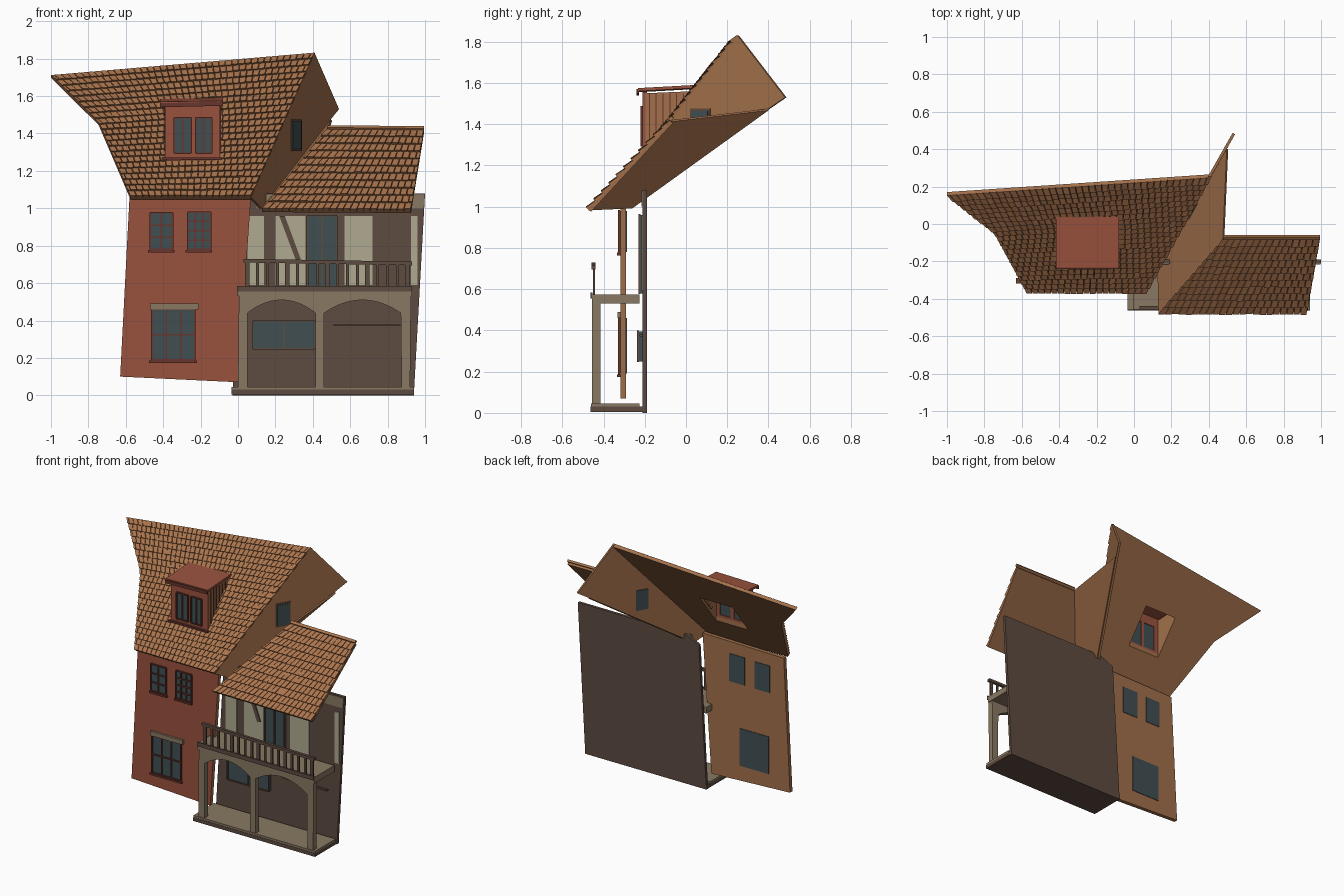
import bpy, bmesh, random
from mathutils import Vector as V

random.seed(4)
cube = bpy.data.objects.get("Cube")
if cube:
    bpy.data.objects.remove(cube, do_unlink=True)


def material(name, r, g, b):
    m = bpy.data.materials.new(name)
    m.use_nodes = True
    m.diffuse_color = (r, g, b, 1)
    m.node_tree.nodes["Principled BSDF"].inputs["Base Color"].default_value = (r, g, b, 1)
    return m


TAN = material("tan wood", .36, .16, .07)
TILE = material("clay tile", .4, .175, .075)
RED = material("red brick", .32, .085, .048)
TRIM = material("dark red trim", .14, .036, .026)
BROWN = material("dark timber", .11, .07, .052)
STONE = material("grey stone", .25, .19, .125)
PLASTER = material("pale plaster", .43, .4, .28)
GLASS = material("dark glass", .052, .078, .085)
GAP = material("roof underlay", .09, .045, .02)


def finish(bm, name, mats, rule=None):
    bmesh.ops.recalc_face_normals(bm, faces=bm.faces)
    bm.normal_update()
    if rule:
        for f in bm.faces:
            f.material_index = int(rule(f.normal))
    me = bpy.data.meshes.new(name)
    bm.to_mesh(me)
    bm.free()
    for m in mats:
        me.materials.append(m)
    ob = bpy.data.objects.new(name, me)
    bpy.context.collection.objects.link(ob)
    return ob


def prism(name, pts, offset, *mats, rule=None):
    """Flat outline pushed along an offset."""
    bm = bmesh.new()
    a = [bm.verts.new(p) for p in pts]
    b = [bm.verts.new(V(p) + V(offset)) for p in pts]
    bm.faces.new(a)
    bm.faces.new(b[::-1])
    for i in range(len(a)):
        j = (i + 1) % len(a)
        bm.faces.new((a[i], b[i], b[j], a[j]))
    return finish(bm, name, mats, rule)


def slab(name, xz, y0, y1, *mats, rule=None):
    """Outline in the front plane with depth in y."""
    return prism(name, [(x, y0, z) for x, z in xz], (0, y1 - y0, 0), *mats, rule=rule)


def box(name, x0, x1, y0, y1, z0, z1, mat):
    return slab(name, [(x0, z0), (x1, z0), (x1, z1), (x0, z1)], y0, y1, mat)


def window(name, x0, x1, z0, z1, front, back, cols, rows, trim):
    """Glass seen from both sides with frame and glazing bars in front."""
    box(name + "_glass", x0, x1, front, back, z0, z1, GLASS)
    w, y = .008, front - .008
    for i in range(cols + 1):
        x = x0 + (x1 - x0) * i / cols
        box(name + "_upright", x - w / 2, x + w / 2, y, front + .002, z0, z1, trim)
    for i in range(rows + 1):
        z = z0 + (z1 - z0) * i / rows
        box(name + "_bar", x0, x1, y, front + .002, z - w / 2, z + w / 2, trim)


def along(path, t):
    """Point on a rising path at a fraction of its height."""
    z = path[0].z + (path[-1].z - path[0].z) * t
    for a, b in zip(path, path[1:]):
        if z <= b.z + 1e-6 or b is path[-1]:
            return a.lerp(b, (z - a.z) / (b.z - a.z))


def tiles(name, left, right, rows, pitch, skip=None):
    """Overlapping staggered tiles between two rising edges."""
    n = (right[0] - left[0]).cross(left[-1] - left[0]).normalized()
    bm = bmesh.new()
    for r in range(rows):
        t0, t1 = r / rows, min(1, (r + 1.15) / rows)
        row = [along(left, t0), along(right, t0), along(left, t1), along(right, t1)]
        count = round((row[1] - row[0]).length / pitch)
        for c in range(count + 1):
            u0 = max(0, (c - (r % 2) * .5) / count)
            u1 = min(1, (c + .9 - (r % 2) * .5) / count)
            if u1 - u0 < .2 / count:
                continue
            lift = .014 + random.uniform(0, .005)
            low = [row[0].lerp(row[1], u) for u in (u0, u1)]
            top = [row[2].lerp(row[3], u) for u in (u1, u0)]
            if skip and skip((low[0] + top[0]) / 2):
                continue
            base = [p - n * .001 for p in low + top]
            up = [p + n * lift for p in low] + [p + n * .004 for p in top]
            a, b = [bm.verts.new(p) for p in base], [bm.verts.new(p) for p in up]
            bm.faces.new(a[::-1])
            bm.faces.new(b)
            for i in range(4):
                j = (i + 1) % 4
                bm.faces.new((a[i], a[j], b[j], b[i]))
    return finish(bm, name, [TILE])


# Brick house front
slab("brick_wall", [(-.63, .1), (0, .07), (.07, 1.07), (-.58, 1.06)], -.318, -.29,
     TAN, RED, rule=lambda n: n.y < -.5)
window("upper_window_right", -.47, -.35, .78, .975, -.322, -.286, 2, 3, TRIM)
window("upper_window_left", -.27, -.145, .78, .98, -.322, -.286, 3, 4, TRIM)
window("lower_window", -.46, -.23, .19, .46, -.322, -.286, 3, 2, TRIM)
box("lower_lintel", -.47, -.21, -.333, -.31, .46, .49, STONE)
for x0, x1, z in ((-.48, -.34, .772), (-.28, -.14, .772), (-.475, -.22, .182)):
    box("window_sill", x0, x1, -.335, -.31, z - .008, z + .005, TRIM)

# Timber wing wall
slab("timber_wall", [(-.03, 0), (.94, 0), (1, 1.08), (.14, 1.08), (.03, 1.03)], -.21, -.19, BROWN)
slab("wall_top_beam", [(.1, 1), (.992, 1), (.997, 1.075), (.1, 1.075)], -.217, -.209, STONE)
for x0, x1 in ((.05, .14), (.2, .36), (.57, .72), (.925, .96)):
    box("plaster_panel", x0, x1, -.217, -.209, .59, .96, PLASTER)
slab("timber_brace", [(.31, .72), (.335, .73), (.25, .96), (.22, .96)], -.224, -.216, BROWN)
window("balcony_door", .37, .53, .58, .96, -.222, -.208, 2, 1, BROWN)
window("ground_window", .08, .41, .25, .395, -.23, -.209, 2, 1, BROWN)
box("wall_rail", .51, .87, -.225, -.209, .37, .38, BROWN)

# Arcade and balcony
box("terrace_floor", -.035, .94, -.46, -.225, .03, .045, STONE)
box("terrace_edge", -.035, .94, -.462, -.19, .005, .031, BROWN)
outline = [(0, .04), (.005, .54), (.925, .54), (.92, .04), (.875, .04)]
for x1, x0 in ((.87, .46), (.415, .05)):
    for i in range(11):
        s = i / 5 - 1
        outline.append((x1 + (x0 - x1) * i / 10, .51 - .07 * s * s))
    outline += [(x0, .04), (x0 - (.045 if x0 > .1 else .02), .04)]
outline.pop()
slab("arcade", outline, -.455, -.415, STONE)
box("balcony_floor", -.005, .93, -.455, -.225, .53, .575, STONE)
box("balcony_edge", -.005, .93, -.463, -.454, .555, .585, BROWN)
slab("hand_rail", [(.03, .71), (.93, .695), (.93, .715), (.03, .73)], -.458, -.438, BROWN)
for i in range(17):
    x = .05 + i * .0535
    w = .012 if i % 4 == 0 else .008
    box("baluster", x - w, x + w, -.452, -.442, .575, .712, BROWN)


# Main roof slope with an opening for the dormer
def roof_point(x, y):
    return V((x, y, 1.06 + 1.262 * (y + .36)))


def gable_point(y, z):
    return V((.07 + .56 * (y + .36), y, z))


eave_r, mid_r, ridge_r = roof_point(-.575, -.36), roof_point(-.745, -.045), roof_point(-1, .155)
eave_l, ridge_l = roof_point(.07, -.36), roof_point(.41, .25)
n = V((0, -.784, .621))
main = prism("main_roof", [eave_r, eave_l, ridge_l, ridge_r, mid_r], n * -.02, TAN, GAP,
             rule=lambda f: f.dot(n) > .9)
cutter = box("roof_cutter", -.37, -.11, -.185, .0, 1, 1.9, TAN)
cutter.hide_render = True
cut = main.modifiers.new("dormer_opening", "BOOLEAN")
cut.operation = "DIFFERENCE"
cut.object = cutter
bpy.context.view_layer.objects.active = main
bpy.ops.object.modifier_apply(modifier=cut.name)
bpy.data.objects.remove(cutter, do_unlink=True)
tiles("main_tiles", [eave_r, mid_r, ridge_r], [eave_l, ridge_l], 22, .034,
      lambda p: -.39 < p.x < -.1 and -.2 < p.y < .02)

# Gable wall and its window
g = V((.873, -.489, 0))
low, tip, foot = gable_point(.4, 1.475), gable_point(.48, 1.53), gable_point(-.26, 1)
prism("gable_wall", [eave_l, ridge_l, tip, low, foot], g * -.015, TAN)
d, up, mid = V((.489, .873, 0)), V((0, 0, 1)), gable_point(.07, 1.39)
for name, w, h, out, back, m in (("gable_frame", .055, .085, .004, .01, BROWN),
                                 ("gable_glass", .045, .073, .008, .028, GLASS)):
    prism(name, [mid + g * out + d * a * w + up * b * h
                 for a, b in ((-1, -1), (1, -1), (1, 1), (-1, 1))], g * -back, m)

# Balcony roof and the slope joining it to the gable
front_l, front_r = V((.13, -.472, .99)), V((.925, -.472, .985))
back_l, back_r = V((.475, -.075, 1.42)), V((.995, -.075, 1.415))
n2 = (front_r - front_l).cross(back_l - front_l).normalized()
prism("balcony_roof", [front_l, front_r, back_r, back_l], n2 * -.015, TAN, GAP,
      rule=lambda f: f.dot(n2) > .9)
tiles("balcony_tiles", [front_l, back_l], [front_r, back_r], 11, .036)
prism("balcony_ridge_cap", [back_l, back_r, back_r + V((0, .015, .012)), back_l + V((0, .015, .012))],
      (0, -.01, .012), TILE)
prism("valley_slope", [front_l, back_l, low, foot], (.008, 0, -.008), TAN)

# Dormer
for x in (-.39, -.11):
    prism("dormer_side", [(x, -.2, 1.25), (x, -.2, 1.55), (x, .035, 1.56)], (.015, 0, 0), TAN)
    for i in range(6):
        y = -.18 + i * .033
        out = x - .004 if x < -.3 else x + .014
        box("dormer_board", out, out + .005, y, y + .005, roof_point(0, y).z, 1.55, TRIM)
box("dormer_head", -.39, -.095, -.21, -.19, 1.485, 1.555, RED)
box("dormer_base", -.39, -.095, -.21, -.19, 1.25, 1.295, RED)
for x0, x1 in ((-.39, -.34), (-.25, -.225), (-.14, -.095)):
    box("dormer_post", x0, x1, -.21, -.19, 1.29, 1.49, RED)
window("dormer_window_right", -.34, -.25, 1.295, 1.485, -.213, -.195, 2, 1, TRIM)
window("dormer_window_left", -.225, -.14, 1.295, 1.485, -.213, -.195, 2, 1, TRIM)
box("dormer_sill", -.405, -.085, -.225, -.19, 1.26, 1.272, TRIM)
prism("dormer_roof", [(-.418, -.232, 1.555), (-.08, -.232, 1.56), (-.08, .04, 1.575),
                      (-.418, .04, 1.57)], (0, 0, .015), RED)
slab("dormer_fascia", [(-.418, 1.54), (-.08, 1.548), (-.08, 1.57), (-.418, 1.562)], -.24, -.228, TRIM)
